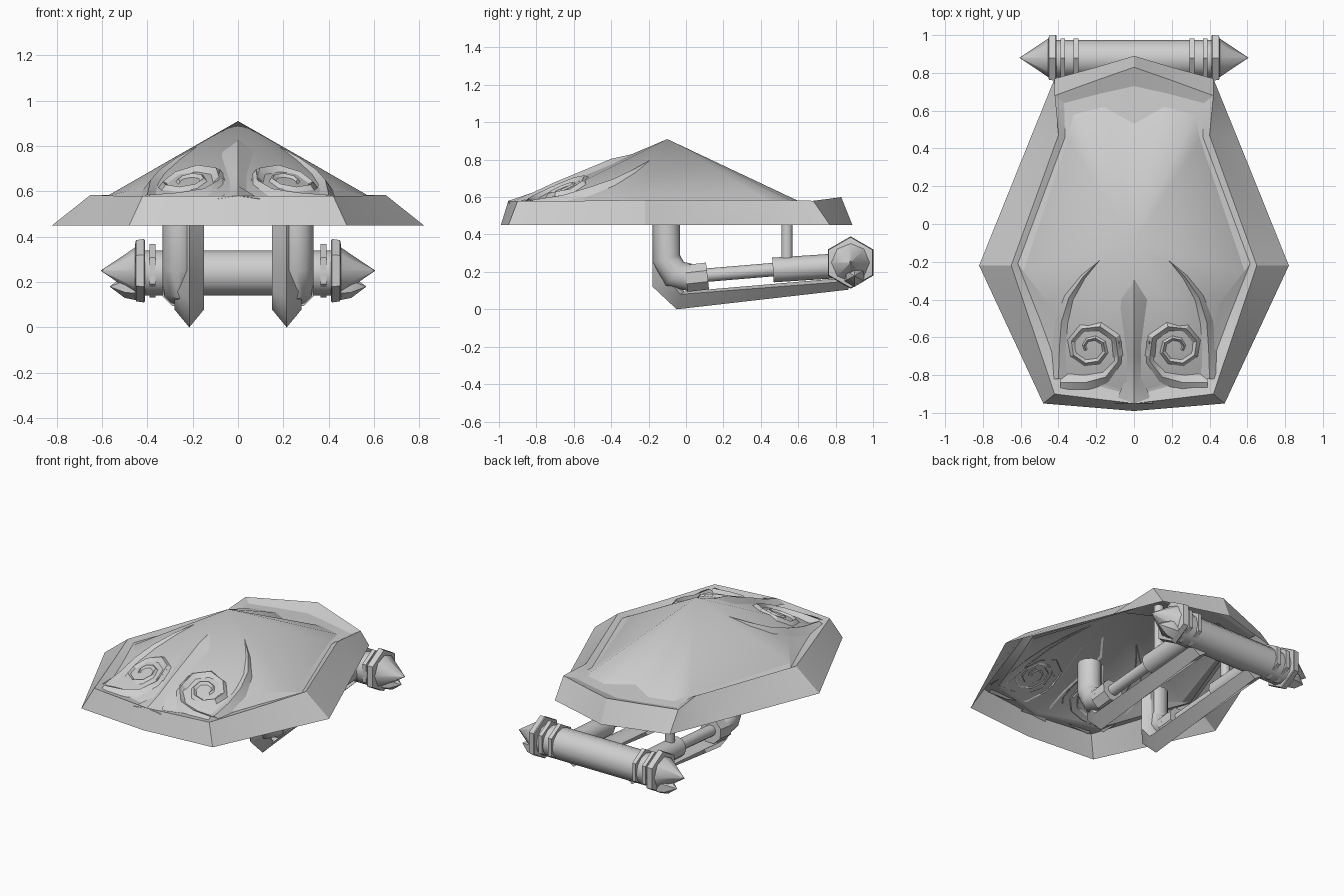
import bpy, bmesh, math
from mathutils import Vector

if "Cube" in bpy.data.objects:
    bpy.data.objects.remove(bpy.data.objects["Cube"])

steel = bpy.data.materials.new("grey steel")
steel.diffuse_color = (0.62, 0.62, 0.62, 1)
steel.use_nodes = True
steel.node_tree.nodes["Principled BSDF"].inputs["Base Color"].default_value = steel.diffuse_color


def make(name, verts, faces, angle=35, sheet=False):
    me = bpy.data.meshes.new(name)
    me.from_pydata([tuple(v) for v in verts], [], faces)
    bm = bmesh.new()
    bm.from_mesh(me)
    bmesh.ops.remove_doubles(bm, verts=bm.verts, dist=1e-4)
    bmesh.ops.recalc_face_normals(bm, faces=bm.faces)
    if sheet and sum(f.normal.z * f.calc_area() for f in bm.faces) < 0:
        bmesh.ops.reverse_faces(bm, faces=bm.faces)
    bm.to_mesh(me)
    bm.free()
    ob = bpy.data.objects.new(name, me)
    bpy.context.collection.objects.link(ob)
    me.materials.append(steel)
    bpy.ops.object.select_all(action='DESELECT')
    ob.select_set(True)
    bpy.context.view_layer.objects.active = ob
    bpy.ops.object.shade_smooth_by_angle(angle=math.radians(angle))
    return ob


def full_ring(half):
    """Mirror a right-hand outline (front centre to rear centre)."""
    return half + [(-x, y, z) for x, y, z in half[-2:0:-1]]


def loft(name, rings, closed=True, caps=False, angle=35):
    n = len(rings[0])
    verts = [v for r in rings for v in r]
    faces = []
    for k in range(len(rings) - 1):
        for i in range(n if closed else n - 1):
            j = (i + 1) % n
            faces.append((k*n + i, k*n + j, (k+1)*n + j, (k+1)*n + i))
    if caps:
        faces += [tuple(range(n)), tuple(range((len(rings)-1)*n, len(rings)*n))]
    return make(name, verts, faces, angle, sheet=not caps)


# Shield outlines, front centre to rear centre
plan = lambda pts, zs: full_ring([(x, y, z) for (x, y), z in zip(pts, zs)])
outer = plan([(0, -.99), (.48, -.95), (.65, -.585), (.82, -.22), (.55, .45), (.42, .77), (.2, .83), (0, .89)],
             [.45]*8)
ridge = plan([(0, -.95), (.42, -.9), (.535, -.56), (.65, -.22), (.4, .47), (.42, .68), (.2, .76), (0, .83)],
             [.58, .58, .58, .585, .585, .58, .59, .6])
lip = plan([(0, -.91), (.39, -.8), (.5, -.5), (.615, -.21), (.365, .46), (.37, .64), (.18, .69), (0, .73)],
           [.565]*8)
base = plan([(0, -.9), (.37, -.78), (.455, -.42), (.585, -.25), (.35, .45), (.32, .58), (.16, .62), (0, .53)],
            [.57, .57, .61, .575, .57, .57, .57, .575])
PEAK = Vector((0, -.1, .91))

# Thin one-skin shell: raised rim and domed top, open underneath
loft("shield_rim", [outer, ridge, lip, base], angle=20)
loft("shield_dome", [base, [PEAK]*len(base)], angle=60)


def height(x, y):
    """Height of the dome surface at a point."""
    dx, dy = x - PEAK.x, y - PEAK.y
    for a, b in zip(base, base[1:] + base[:1]):
        ax, ay, bx, by = a[0], a[1] - PEAK.y, b[0], b[1] - PEAK.y
        det = ax*by - bx*ay
        u, v = (dx*by - bx*dy)/det, (ax*dy - dx*ay)/det
        if u >= -1e-6 and v >= -1e-6:
            return max(PEAK.z - u*(PEAK.z - a[2]) - v*(PEAK.z - b[2]), .57)
    return .57


def relief(name, path, widths, lift, side=1, angle=30):
    """Sharp-crested ridge lying on the dome along a plan path."""
    pts = [Vector((x*side, y)) for x, y in path]
    rings = []
    for i, p in enumerate(pts):
        t = (pts[min(i+1, len(pts)-1)] - pts[max(i-1, 0)]).normalized()
        nrm = Vector((-t.y, t.x)) * widths[i]/2
        a, b = p - nrm, p + nrm
        rings.append([(a.x, a.y, height(*a) - .005), (p.x, p.y, height(*p) + lift[i]),
                      (b.x, b.y, height(*b) - .005)])
    return loft(name, rings, closed=False, angle=angle)


# Face relief: nose, sweeping brows, spiral eyes and cheek ridges
relief("nose", [(0, -.29), (0, -.4), (0, -.7), (0, -.82), (0, -.95)],
       [.01, .17, .09, .09, .2], [0, .022, .025, .02, .01])
for side, tag in ((1, "right"), (-1, "left")):
    relief("brow_" + tag, [(.18, -.19), (.27, -.28), (.345, -.39), (.385, -.52), (.395, -.66), (.4, -.82)],
           [.005, .035, .06, .08, .08, .09], [0, .015, .025, .03, .025, .015], side)
    spiral = []
    for k in range(14):
        a = math.radians(200 - k*45)
        r = .15 - .009*k
        spiral.append((.225 + r*math.cos(a), -.655 + r*.9*math.sin(a)))
    relief("eye_spiral_" + tag, spiral, [.065 - .003*k for k in range(14)],
           [.022 - .001*k for k in range(14)], side)
    relief("cheek_" + tag, [(.08, -.62), (.085, -.73), (.15, -.81), (.26, -.84), (.39, -.84)],
           [.04, .05, .07, .09, .1], [.015, .02, .025, .025, .015], side)


def tube(name, x, path, r, sides=12, spin=0.0, wide=1.0, angle=40):
    """Mitred tube whose path lies in a y-z plane."""
    pts = [Vector((0, y, z)) for y, z in path]
    rings = []
    for i, p in enumerate(pts):
        d0 = (p - pts[i-1]).normalized() if i else (pts[1] - p).normalized()
        d1 = (pts[i+1] - p).normalized() if i < len(pts)-1 else d0
        t = (d0 + d1).normalized()
        n = Vector((0, -t.z, t.y)) / max(t.dot(d0), .5)
        rings.append([p + n*r*math.sin(a) + Vector((x + wide*r*math.cos(a), 0, 0))
                      for a in (spin + 2*math.pi*k/sides for k in range(sides))])
    return loft(name, rings, caps=True, angle=angle)


# Two handle arms under the shield
TOP = .46
for side, tag in ((1, "right"), (-1, "left")):
    x = .26*side
    tube("arm_post_" + tag, x, [(-.105, TOP), (-.105, .27), (-.06, .19), (.03, .168)], .073)
    tube("arm_collar_" + tag, x, [(.0, .165), (.115, .178)], .078, 8, math.pi/8)
    tube("arm_rod_" + tag, x, [(.08, .18), (.5, .215)], .036)
    tube("arm_sleeve_" + tag, x, [(.465, .21), (.85, .235)], .066)
    tube("arm_strut_" + tag, x, [(.54, .25), (.54, .57)], .03)
    # V-shaped blade: a crest line outside, two edges and a spine inside
    crest = [(-.178, TOP), (-.178, .12), (-.05, 0), (.87, .105)]
    edges = [(-.11, TOP), (-.11, .17), (-.03, .08), (.87, .15)]
    spine = [(-.06, TOP), (-.06, .19), (-.01, .095), (.87, .17)]
    bx = .215*side
    loft("arm_blade_" + tag,
         [[(bx, *c), (bx + .066, *e), (bx + .03, *s), (bx - .03, *s), (bx - .066, *e)]
          for c, e, s in zip(crest, edges, spine)], caps=True, angle=50)


def lathe(name, profile, y=.88, z=.25, sides=6, angle=25):
    """Six-sided turned part along x, from (x, radius) pairs."""
    rings = [[(x, y + r*math.sin(2*math.pi*k/sides), z + r*math.cos(2*math.pi*k/sides))
              for k in range(sides)] for x, r in profile]
    return loft(name, rings, caps=True, angle=angle)


# Rear crossbar with rings, end collars and pointed tips
lathe("crossbar", [(-.45, .1), (.45, .1)], y=.875, z=.24, sides=12, angle=35)
for s, tag in ((1, "right"), (-1, "left")):
    for i, x in enumerate((.295, .365)):
        lathe(f"bar_ring_{tag}_{i + 1}", [(s*x, .118), (s*(x + .025), .118)])
    lathe("bar_collar_" + tag, [(s*.41, .135), (s*.415, .14), (s*.45, .135), (s*.455, .11)])
    lathe("bar_tip_" + tag, [(s*.45, .105), (s*.605, .001)], sides=8, angle=50)
    lathe("bar_spur_" + tag, [(s*.45, .06), (s*.5, .05), (s*.565, .001)], y=.9, z=.18)
